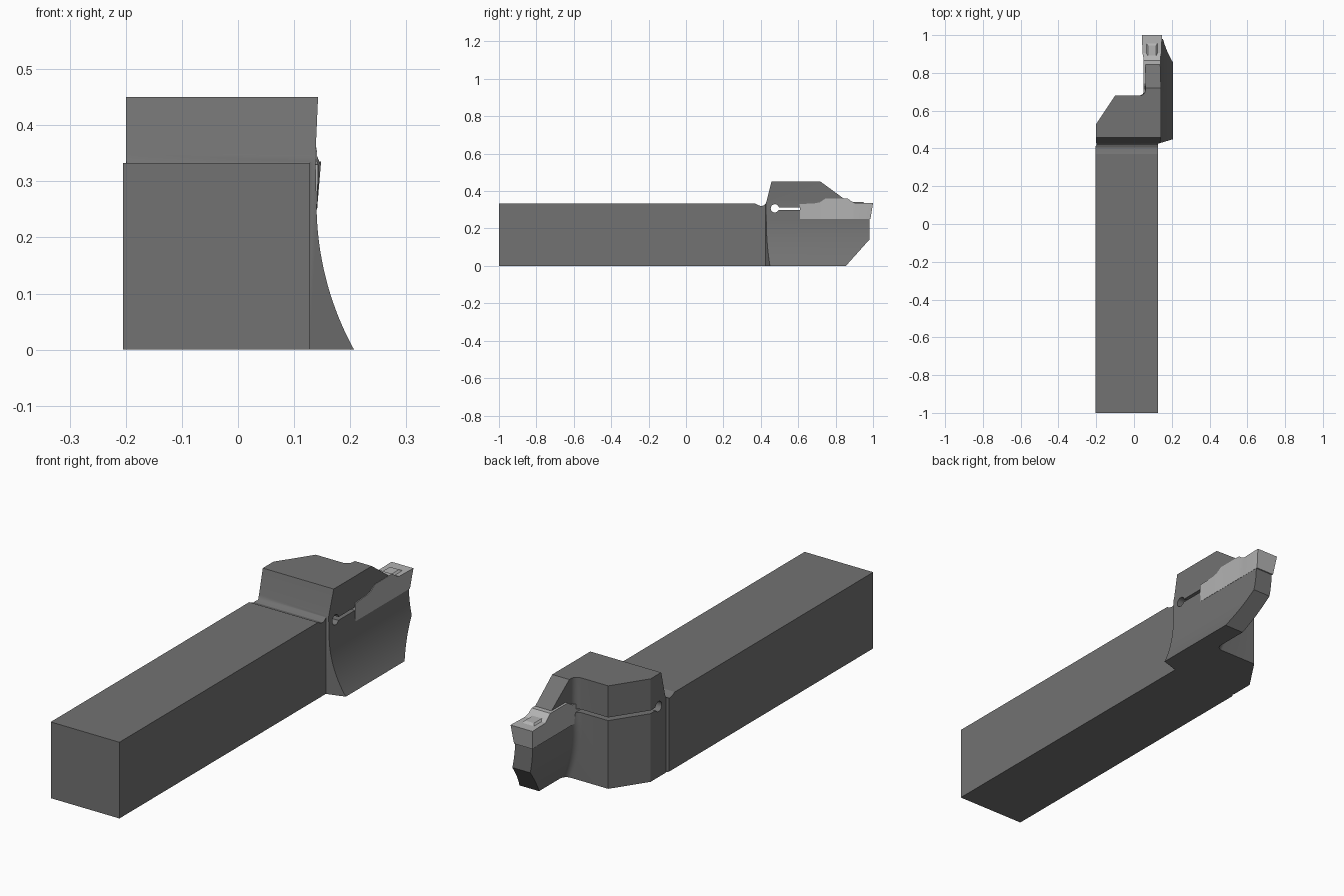
import bpy, bmesh, math

if "Cube" in bpy.data.objects:
    bpy.data.objects.remove(bpy.data.objects["Cube"])


def loft(name, rings):
    """Skin a list of equal-length closed rings and cap both ends."""
    bm = bmesh.new()
    vs = [[bm.verts.new(p) for p in r] for r in rings]
    n = len(rings[0])
    for a, b in zip(vs, vs[1:]):
        for i in range(n):
            j = (i + 1) % n
            bm.faces.new((a[i], a[j], b[j], b[i]))
    bm.faces.new(vs[0])
    bm.faces.new(vs[-1])
    bmesh.ops.recalc_face_normals(bm, faces=bm.faces)
    me = bpy.data.meshes.new(name)
    bm.to_mesh(me)
    bm.free()
    ob = bpy.data.objects.new(name, me)
    bpy.context.collection.objects.link(ob)
    return ob


def prism(name, pts, axis, lo, hi):
    """Extrude a 2D outline along axis 0 (x), 1 (y) or 2 (z)."""
    def put(p, v):
        q = list(p)
        q.insert(axis, v)
        return q
    return loft(name, [[put(p, v) for p in pts] for v in (lo, hi)])


def boolean(ob, tool, op):
    m = ob.modifiers.new(op, 'BOOLEAN')
    m.operation, m.solver, m.object = op, 'EXACT', tool
    bpy.context.view_layer.objects.active = ob
    bpy.ops.object.modifier_apply(modifier=m.name)
    bpy.data.objects.remove(tool)


def finish(ob, grey, angle):
    mat = bpy.data.materials.new(ob.name + "_metal")
    mat.diffuse_color = (grey, grey, grey, 1)
    mat.use_nodes = True
    mat.node_tree.nodes["Principled BSDF"].inputs["Base Color"].default_value = mat.diffuse_color
    ob.data.materials.clear()
    ob.data.materials.append(mat)
    bpy.ops.object.select_all(action='DESELECT')
    ob.select_set(True)
    bpy.context.view_layer.objects.active = ob
    bpy.ops.object.shade_smooth_by_angle(angle=math.radians(angle))


def arc(radius, n=16):
    """Curved blade wall, centred at x 0.68, z 0.26, from below the base up."""
    pts = []
    for i in range(n + 1):
        z = -0.02 + 0.28 * i / n
        pts.append((0.68 - math.sqrt(radius ** 2 - (0.26 - z) ** 2), z))
    return pts


# Shank and head block in plan
holder = prism("tool_holder", [
    (-.205, -1), (.127, -1), (.127, .425), (.21, .45), (.21, .68),
    (-.1, .68), (-.2, .53), (-.2, .43), (-.197, .42), (-.205, .41)], 2, -.01, .47)

# Curved blade, filleted into the end of the head block
r = .03
steps = [(.6, r)]
for i in range(7):
    t = math.pi / 2 * i / 6
    steps.append((.68 + r - r * math.cos(t), r - r * math.sin(t)))
steps.append((1.0, 0))
wall = arc(.625) + [(.06, .36), (.06, .465)]
blade = loft("blade", [
    [(x - off, y, z) for x, z in wall] + [(.3, y, .465), (.3, y, -.02)]
    for y, off in steps])
boolean(holder, blade, 'UNION')

# Concave right flank
flank = prism("flank_cut", arc(.54) + [(.138, .345), (.144, .48), (.4, .48), (.4, -.02)],
              1, .3, 1.1)
boolean(holder, flank, 'DIFFERENCE')

# Side silhouette with the groove behind the head and the sloping jaw
side = prism("side_outline", [
    (-1, 0), (.855, 0), (.98, .14), (.98, .25), (.97, .29), (.85, .29),
    (.85, .355), (.72, .45), (.457, .45), (.432, .35), (.427, .335), (.418, .325),
    (.405, .32), (.392, .322), (.37, .333), (-1, .333)], 0, -.3, .4)
boolean(holder, side, 'INTERSECT')

# Clamping slit and its round relief hole
slit = prism("slit_cut", [(.475, .298), (.72, .298), (.72, .312), (.475, .312)], 0, -.3, .4)
boolean(holder, slit, 'DIFFERENCE')
hole = prism("hole_cut", [(.475 + .022 * math.cos(math.tau * i / 24),
                           .308 + .022 * math.sin(math.tau * i / 24)) for i in range(24)],
             0, -.3, .4)
boolean(holder, hole, 'DIFFERENCE')
finish(holder, .17, 25)

# Cutting insert: stations of bottom y, top y, top z, half width at top
cx = .095
insert = loft("cutting_insert", [
    [(cx - .043, yb, .25), (cx + .046, yb, .25), (cx + w, yt, z), (cx - w, yt, z)]
    for yb, yt, z, w in [
        (.61, .608, .33, .048), (.69, .69, .335, .046), (.715, .715, .34, .046),
        (.745, .745, .36, .045), (.865, .865, .36, .045), (.885, .885, .345, .046),
        (.905, .905, .335, .05), (.986, 1.0, .335, .053)]])
finish(insert, .45, 15)

# Raised chip breaker on the insert tip
chip = loft("chip_breaker", [
    [(cx - w, y0, z), (cx + w, y0, z), (cx + w, y1, z), (cx - w, y1, z)]
    for w, y0, y1, z in [(.035, .89, .965, .33), (.022, .89, .945, .342)]])
finish(chip, .45, 15)
